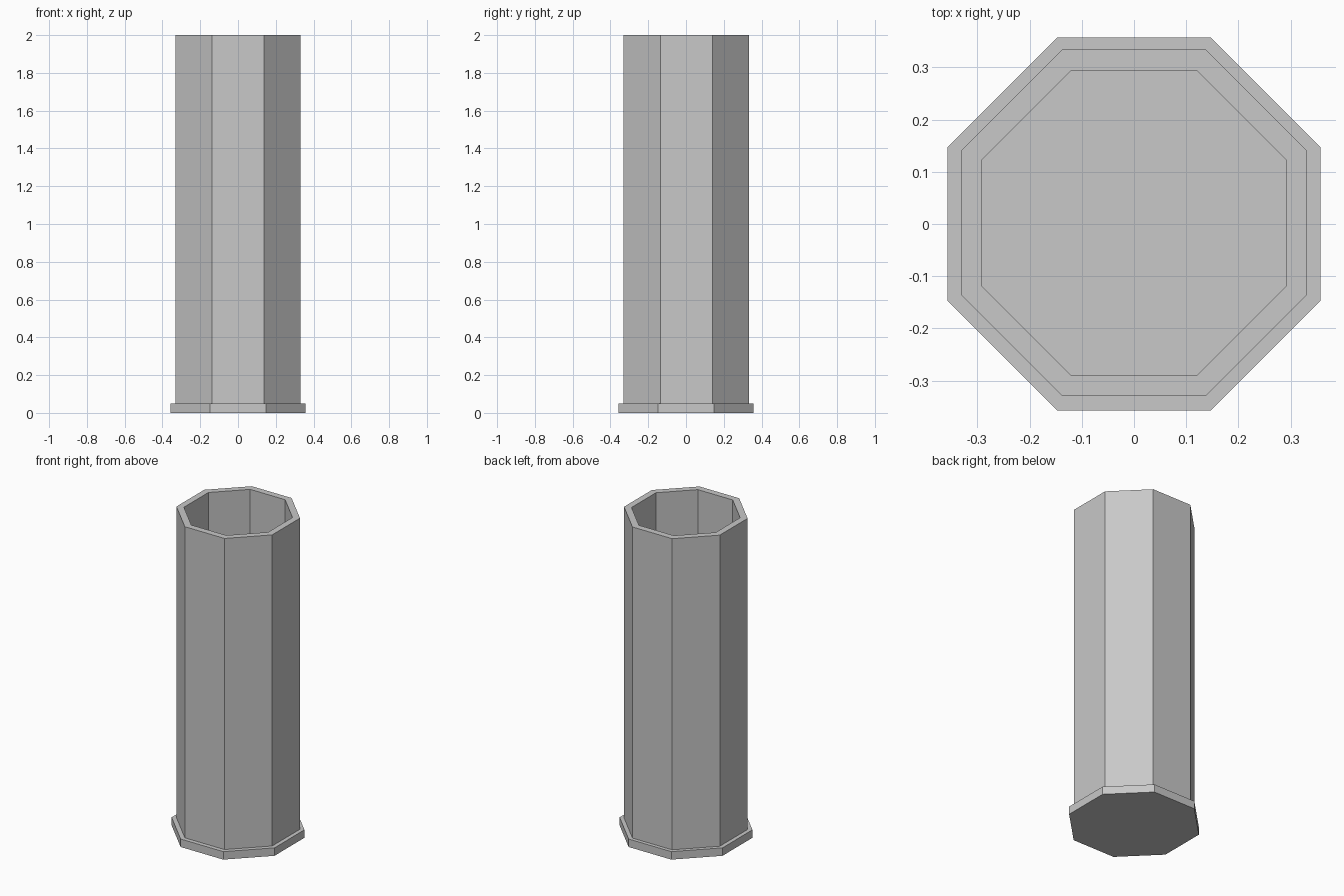
import bpy
import bmesh
import math

cube = bpy.data.objects.get("Cube")
if cube:
    bpy.data.objects.remove(cube, do_unlink=True)

SIDES = 8
BASE_TOP = 0.05

grey = bpy.data.materials.new("light_grey")
grey.use_nodes = True
colour = (0.58, 0.58, 0.58, 1.0)
grey.diffuse_color = colour
grey.node_tree.nodes["Principled BSDF"].inputs["Base Color"].default_value = colour


def ring(bm, apothem, z, cx=0.0, cy=0.0):
    """Octagon of vertices with flat sides facing the axes."""
    radius = apothem / math.cos(math.pi / SIDES)
    angles = [(i + 0.5) * math.tau / SIDES for i in range(SIDES)]
    return [bm.verts.new((cx + radius * math.cos(a), cy + radius * math.sin(a), z))
            for a in angles]


def bridge(bm, lower, upper):
    for i in range(SIDES):
        j = (i + 1) % SIDES
        bm.faces.new((lower[i], lower[j], upper[j], upper[i]))


def finish(bm, name):
    bmesh.ops.recalc_face_normals(bm, faces=bm.faces)
    mesh = bpy.data.meshes.new(name)
    bm.to_mesh(mesh)
    bm.free()
    mesh.materials.append(grey)
    obj = bpy.data.objects.new(name, mesh)
    bpy.context.collection.objects.link(obj)


# Base plate: closed octagonal slab, also the floor of the tube
bm = bmesh.new()
bottom, top = ring(bm, 0.357, 0), ring(bm, 0.357, BASE_TOP)
bridge(bm, bottom, top)
bm.faces.new(bottom[::-1])
bm.faces.new(top)
finish(bm, "base_plate")

# Tube wall: open octagonal tube with a flat rim
bm = bmesh.new()
profile = [(0.332, BASE_TOP), (0.332, 2.0), (0.292, 2.0), (0.292, BASE_TOP)]
rings = [ring(bm, apothem, z, cy=0.002) for apothem, z in profile]
for k, lower in enumerate(rings):
    bridge(bm, lower, rings[(k + 1) % len(rings)])
finish(bm, "tube_wall")
